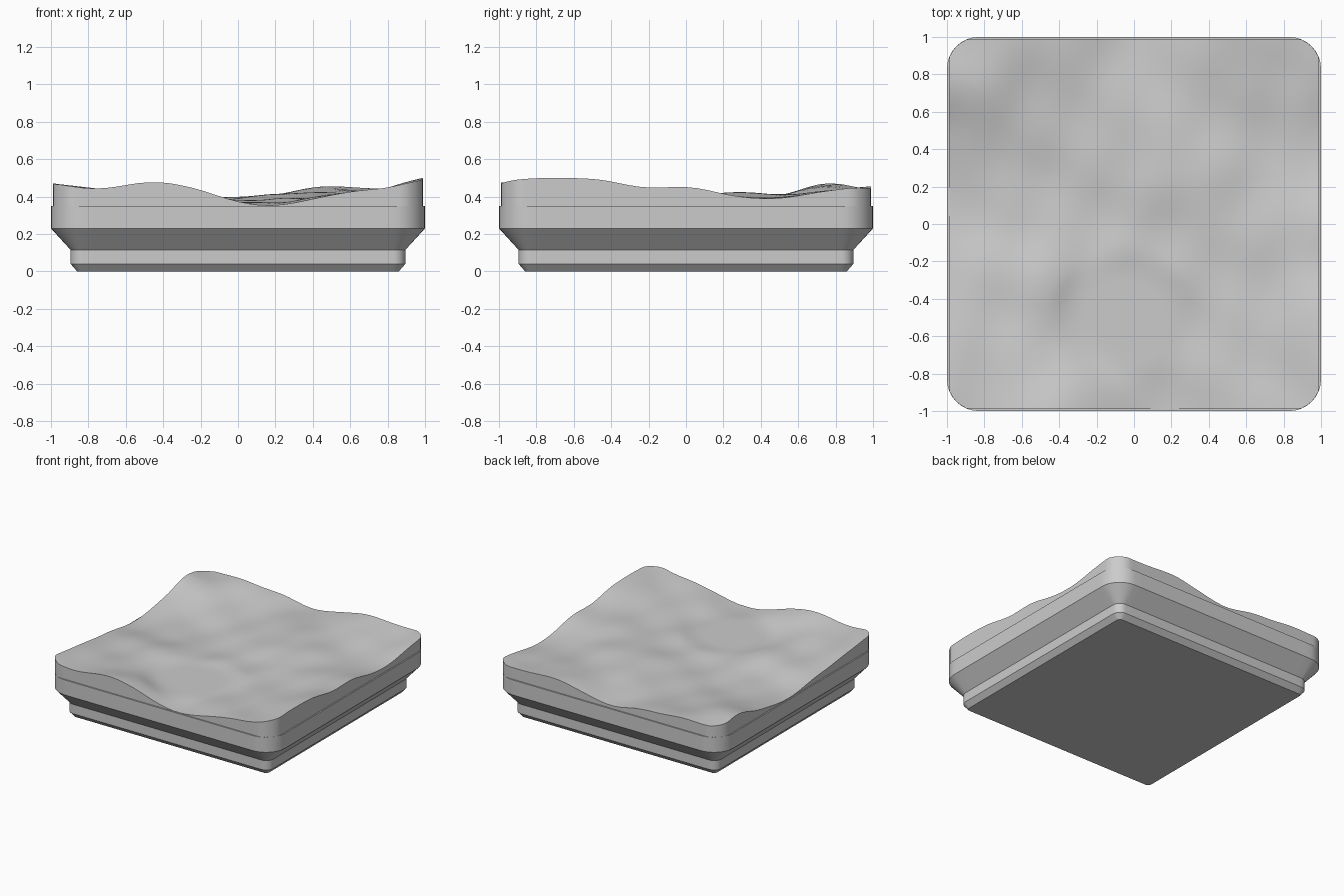
import bpy, bmesh, math

cube = bpy.data.objects.get("Cube")
if cube:
    bpy.data.objects.remove(cube)

stone = bpy.data.materials.new("plain grey")
stone.use_nodes = True
GREY = (0.6, 0.6, 0.6, 1)
stone.diffuse_color = GREY
stone.node_tree.nodes["Principled BSDF"].inputs["Base Color"].default_value = GREY

CENTRE = 0.83      # corner arcs of every level share this centre
ARC, SIDE = 8, 28  # segments per corner and per straight side

# Terrain heights in hundredths, rows from front to back
HEIGHTS = [
    [47, 44, 48, 45, 37, 36, 41, 44, 49],
    [45, 43, 43, 41, 37, 37, 41, 43, 50],
    [42, 41, 41, 38, 37, 37, 40, 43, 50],
    [40, 40, 41, 38, 38, 39, 40, 42, 45],
    [36, 37, 37, 36, 38, 39, 41, 43, 45],
    [36, 37, 36, 37, 39, 42, 42, 40, 41],
    [41, 40, 38, 38, 40, 41, 41, 40, 39],
    [47, 44, 40, 39, 39, 41, 43, 42, 43],
    [44, 44, 43, 41, 37, 42, 46, 44, 45],
]


def outline(half):
    """Rounded square as a closed list of points."""
    radius, points = half - CENTRE, []
    for quarter in range(4):
        turn = quarter * math.pi / 2
        corner = []
        for i in range(ARC + 1):
            a = i / ARC * math.pi / 2
            corner.append((CENTRE + radius * math.cos(a), CENTRE + radius * math.sin(a)))
        x, y = corner[-1]
        corner += [(x - 2 * CENTRE * i / SIDE, y) for i in range(1, SIDE)]
        c, s = math.cos(turn), math.sin(turn)
        points += [(x * c - y * s, x * s + y * c) for x, y in corner]
    return points


def spline(values, t):
    """Smooth curve through evenly spaced values, t from -1 to 1."""
    last = len(values) - 1
    t = min(max((t + 1) / 2 * last, 0), last)
    i = min(int(t), last - 1)
    f = t - i
    a, b, c, d = (values[min(max(i + k, 0), last)] for k in (-1, 0, 1, 2))
    return b + f / 2 * (c - a + f * (2 * a - 5 * b + 4 * c - d + f * (3 * (b - c) + d - a)))


def ground(x, y):
    """Rolling ground with small ripples and one flat clearing."""
    z = spline([spline(row, x) for row in HEIGHTS], y) / 100
    z += 0.005 * math.sin(13 * x + 4 * y) * math.sin(11 * y - 5 * x)
    f = min(max((math.hypot(x + 0.06, y + 0.5) - 0.2) / 0.2, 0), 1)
    f = f * f * (3 - 2 * f)
    return 0.37 * (1 - f) + z * f


def loft(name, rings, tip=None):
    """Skin rings of points; close the top with a fan or a flat face."""
    bm = bmesh.new()
    loops = [[bm.verts.new(p) for p in ring] for ring in rings]
    count = len(loops[0])
    for low, high in zip(loops, loops[1:]):
        for i in range(count):
            j = (i + 1) % count
            bm.faces.new((low[i], low[j], high[j], high[i]))
    bm.faces.new(loops[0][::-1])
    if tip:
        top = bm.verts.new(tip)
        for i in range(count):
            bm.faces.new((loops[-1][i], loops[-1][(i + 1) % count], top))
    else:
        bm.faces.new(loops[-1])
    mesh = bpy.data.meshes.new(name)
    bm.to_mesh(mesh)
    bm.free()
    mesh.materials.append(stone)
    obj = bpy.data.objects.new(name, mesh)
    bpy.context.collection.objects.link(obj)
    bpy.ops.object.select_all(action="DESELECT")
    obj.select_set(True)
    bpy.context.view_layer.objects.active = obj
    bpy.ops.object.shade_smooth_by_angle(angle=math.radians(32))


# Stepped plinth: foot chamfer, foot, flare, upper band
profile = [(0.86, 0), (0.895, 0.04), (0.895, 0.115), (1, 0.23), (1, 0.35)]
loft("plinth", [[(x, y, z) for x, y in outline(half)] for half, z in profile])

# Ground block: sides set slightly in, corners nearly flush with the plinth
INSET = 0.99
edge = [tuple(max(-INSET, min(INSET, v * 0.9995)) for v in p) for p in outline(1)]
STEPS = 28
rings = [[(x, y, 0.34) for x, y in edge]]
for k in range(STEPS, 0, -1):
    s = k / STEPS
    rings.append([(x * s, y * s, ground(x * s, y * s)) for x, y in edge])
loft("terrain", rings, (0, 0, ground(0, 0)))
